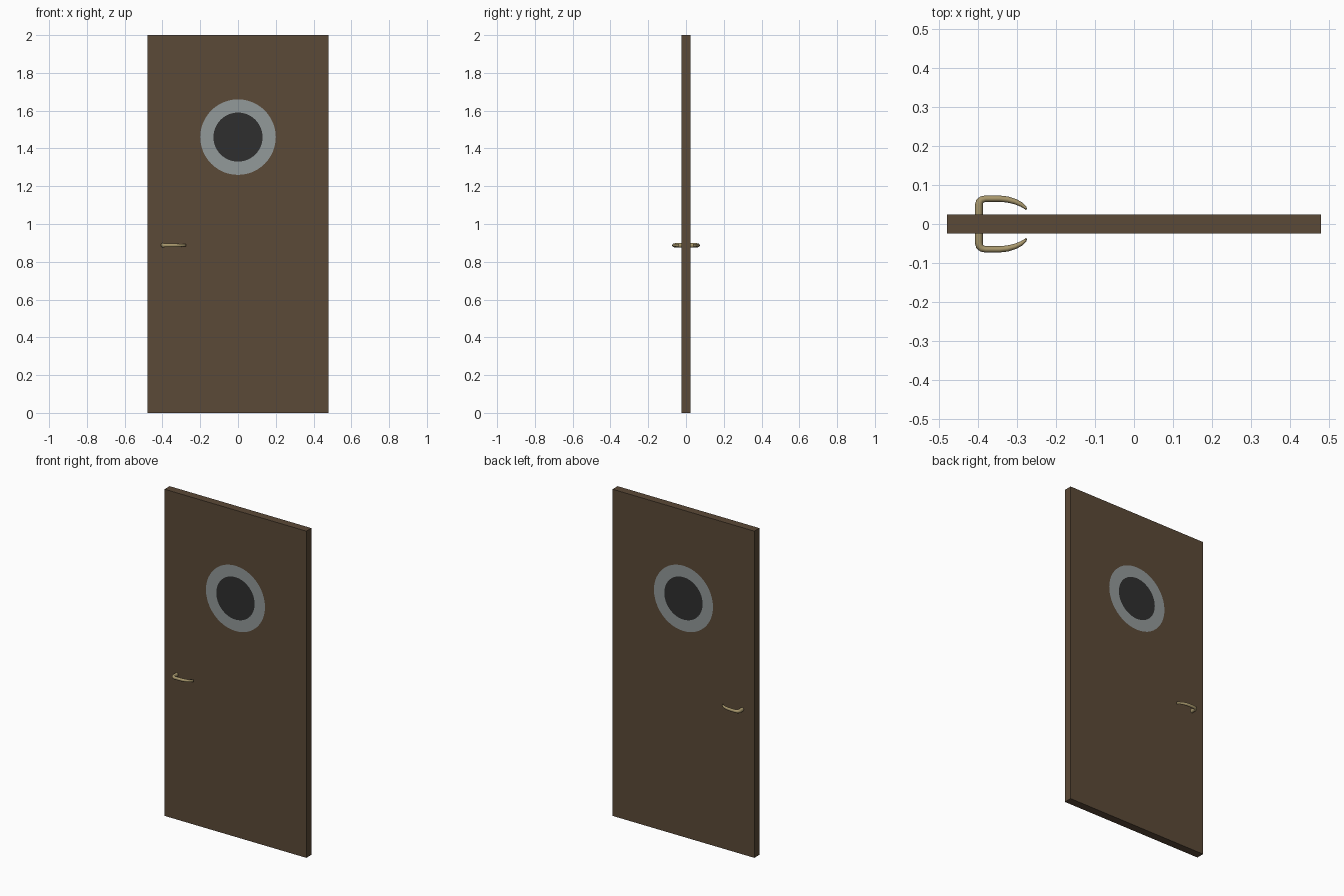
import bpy, bmesh, math
from mathutils import Vector

if "Cube" in bpy.data.objects:
    bpy.data.objects.remove(bpy.data.objects["Cube"])


def material(name, rgb):
    m = bpy.data.materials.new(name)
    m.diffuse_color = (*rgb, 1.0)
    m.use_nodes = True
    m.node_tree.nodes["Principled BSDF"].inputs["Base Color"].default_value = m.diffuse_color
    return m


WOOD = material("brown wood", (0.105, 0.067, 0.038))
STEEL = material("grey steel", (0.29, 0.32, 0.32))
GLASS = material("dark glass", (0.028, 0.028, 0.028))
BRASS = material("dull brass", (0.39, 0.31, 0.15))


def finish(bm, name, mats):
    bmesh.ops.recalc_face_normals(bm, faces=bm.faces[:])
    me = bpy.data.meshes.new(name)
    bm.to_mesh(me)
    bm.free()
    for m in mats:
        me.materials.append(m)
    ob = bpy.data.objects.new(name, me)
    bpy.context.collection.objects.link(ob)
    return ob


# Door leaf: a slab with the round window cut flush into both faces
W, T, H = 0.48, 0.0245, 2.0
WINDOW_Z, R_OUT, R_IN, SIDES = 1.46, 0.20, 0.13, 48


def loop_edges(bm, verts):
    return [bm.edges.new((v, verts[(i + 1) % len(verts)])) for i, v in enumerate(verts)]


def door_side(bm, y):
    def circle(r):
        return [bm.verts.new((r * math.cos(a), y, WINDOW_Z + r * math.sin(a)))
                for a in (2 * math.pi * i / SIDES for i in range(SIDES))]
    rect = [bm.verts.new((x, y, z)) for x, z in ((-W, 0), (W, 0), (W, H), (-W, H))]
    outer, inner = circle(R_OUT), circle(R_IN)
    bmesh.ops.triangle_fill(bm, edges=loop_edges(bm, rect) + loop_edges(bm, outer),
                            use_beauty=True, normal=(0, -1, 0))
    for i in range(SIDES):
        j = (i + 1) % SIDES
        bm.faces.new((outer[i], outer[j], inner[j], inner[i])).material_index = 1
    bm.faces.new(inner).material_index = 2
    return rect


bm = bmesh.new()
front, back = door_side(bm, -T), door_side(bm, T)
for i in range(4):
    j = (i + 1) % 4
    bm.faces.new((front[i], front[j], back[j], back[i]))
finish(bm, "door_leaf", [WOOD, STEEL, GLASS])

# Lever handles: tapered sweep in the horizontal plane (x, y, radius), mirrored front/back
HANDLE_Z, SEG = 0.887, 16
PATH = [(-0.398, 0.020, 0.0105), (-0.398, 0.048, 0.0105), (-0.396, 0.057, 0.0098),
        (-0.391, 0.0625, 0.009), (-0.381, 0.065, 0.0082), (-0.345, 0.065, 0.008),
        (-0.325, 0.063, 0.0078), (-0.305, 0.0575, 0.007), (-0.289, 0.050, 0.0058),
        (-0.280, 0.043, 0.0042), (-0.276, 0.037, 0.0022)]
pts = [Vector((x, y, 0)) for x, y, _ in PATH]
bm = bmesh.new()
rings = []
for k, p in enumerate(pts):
    tan = (pts[min(k + 1, len(pts) - 1)] - pts[max(k - 1, 0)]).normalized()
    side = Vector((-tan.y, tan.x, 0))
    r = PATH[k][2]
    rz = max(r, 0.006) * 1.15
    rings.append([bm.verts.new(p + side * r * math.cos(a)
                               + Vector((0, 0, HANDLE_Z + rz * math.sin(a))))
                  for a in (2 * math.pi * i / SEG for i in range(SEG))])
for a, b in zip(rings, rings[1:]):
    for i in range(SEG):
        j = (i + 1) % SEG
        bm.faces.new((a[i], a[j], b[j], b[i]))
bm.faces.new(rings[0])
bm.faces.new(rings[-1])
handle = finish(bm, "lever_handles", [BRASS])
mirror = handle.modifiers.new("other side", 'MIRROR')
mirror.use_axis = (False, True, False)
mirror.use_clip = False
mirror.use_mirror_merge = False
bpy.context.view_layer.objects.active = handle
handle.select_set(True)
bpy.ops.object.shade_smooth_by_angle(angle=math.radians(40))
